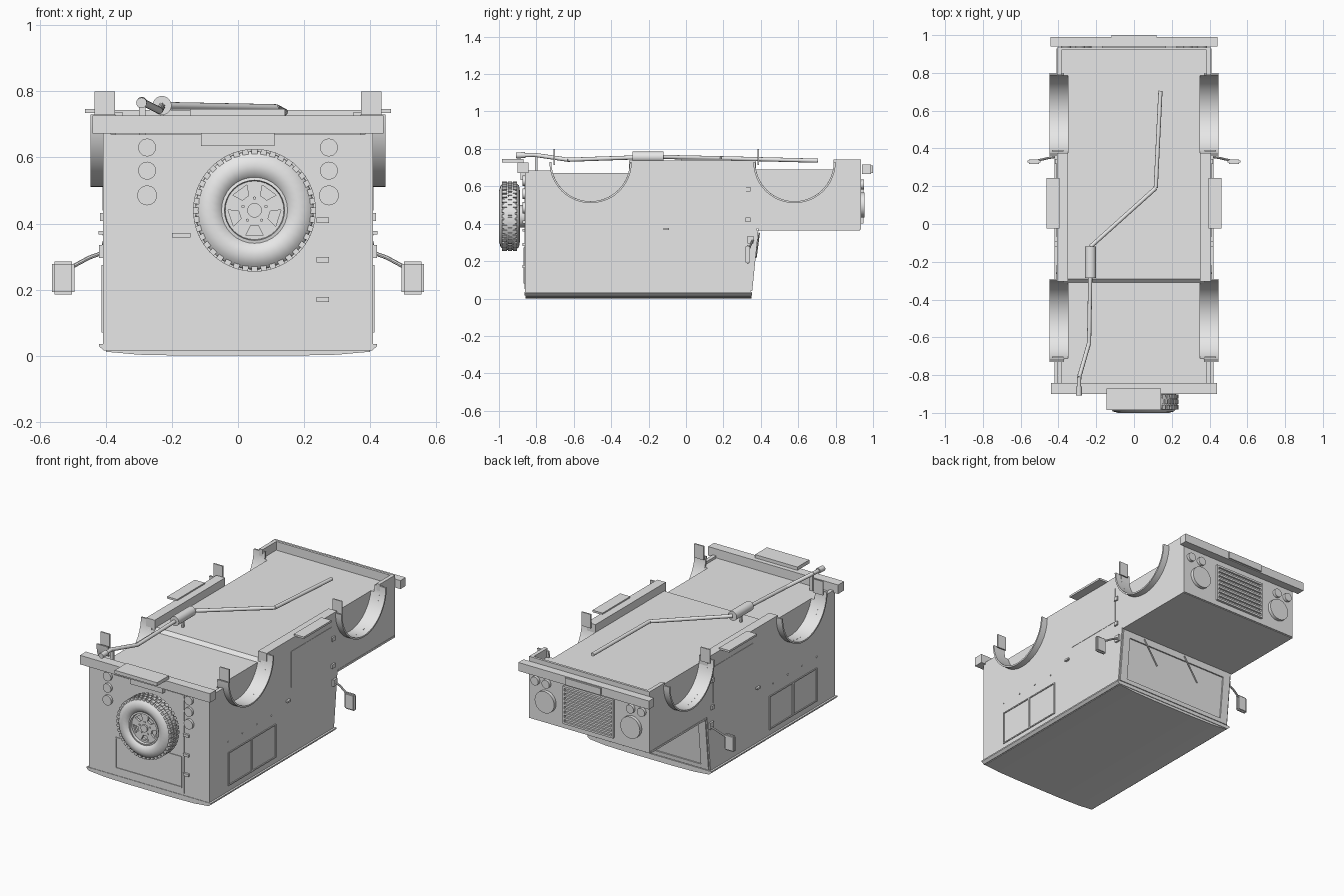
import bpy, bmesh, math
from mathutils import Vector, Matrix

if "Cube" in bpy.data.objects:
    bpy.data.objects.remove(bpy.data.objects["Cube"])

grey = bpy.data.materials.new("plain grey")
grey.diffuse_color = (0.8, 0.8, 0.8, 1)
grey.use_nodes = True
grey.node_tree.nodes["Principled BSDF"].inputs["Base Color"].default_value = grey.diffuse_color


def finish(name, bm, smooth=False):
    bmesh.ops.recalc_face_normals(bm, faces=bm.faces)
    me = bpy.data.meshes.new(name)
    bm.to_mesh(me)
    bm.free()
    me.materials.append(grey)
    ob = bpy.data.objects.new(name, me)
    bpy.context.collection.objects.link(ob)
    if smooth:
        bpy.ops.object.select_all(action='DESELECT')
        ob.select_set(True)
        bpy.context.view_layer.objects.active = ob
        bpy.ops.object.shade_smooth_by_angle(angle=math.radians(35))
    return ob


def add_box(bm, x, y, z, rot=None):
    size = Vector((x[1] - x[0], y[1] - y[0], z[1] - z[0]))
    mid = Vector((sum(x) / 2, sum(y) / 2, sum(z) / 2))
    m = Matrix.Translation(mid) @ Matrix.Diagonal((*size, 1))
    bmesh.ops.create_cube(bm, size=1, matrix=(rot @ m) if rot else m)


def boxes(name, items):
    bm = bmesh.new()
    for it in items:
        add_box(bm, *it)
    return finish(name, bm)


def both(x, y, z):
    """A box and its mirror image across x = 0."""
    return [(x, y, z), ((-x[1], -x[0]), y, z)]


def prism(name, pts, axis, a, b, smooth=False):
    """Extrude a 2D outline: axis x takes (y, z), axis y takes (x, z)."""
    bm = bmesh.new()
    def co(p, t):
        return (t, p[0], p[1]) if axis == 'x' else (p[0], t, p[1])
    lo = [bm.verts.new(co(p, a)) for p in pts]
    hi = [bm.verts.new(co(p, b)) for p in pts]
    bm.faces.new(lo)
    bm.faces.new(hi)
    n = len(pts)
    for i in range(n):
        bm.faces.new((lo[i], lo[(i + 1) % n], hi[(i + 1) % n], hi[i]))
    return finish(name, bm, smooth)


def add_rod(bm, p, q, r, seg=12):
    p, q = Vector(p), Vector(q)
    d = q - p
    m = Matrix.Translation((p + q) / 2) @ d.to_track_quat('Z', 'Y').to_matrix().to_4x4()
    bmesh.ops.create_cone(bm, cap_ends=True, segments=seg, radius1=r, radius2=r, depth=d.length, matrix=m)


def rods(name, items, smooth=True):
    bm = bmesh.new()
    for it in items:
        add_rod(bm, *it)
    return finish(name, bm, smooth)


def lathe(name, profile, cx, cz, seg=32):
    """Revolve (radius, y) points about a y-directed axis."""
    bm = bmesh.new()
    vs = [bm.verts.new((cx + r, y, cz)) for r, y in profile]
    es = [bm.edges.new((vs[i], vs[i + 1])) for i in range(len(vs) - 1)]
    bmesh.ops.spin(bm, geom=vs + es, cent=(cx, 0, cz), axis=(0, 1, 0), angle=2 * math.pi, steps=seg)
    bmesh.ops.remove_doubles(bm, verts=bm.verts, dist=1e-5)
    return finish(name, bm, True)


def cut(ob, cutter):
    m = ob.modifiers.new("cut", 'BOOLEAN')
    m.operation = 'DIFFERENCE'
    m.solver = 'EXACT'
    m.object = cutter
    cutter.hide_render = True
    cutter.hide_viewport = True


W = 0.408                      # half width of the body
AXLES = (-0.51, 0.58)
AZ, AR = 0.73, 0.21            # wheel arch centre height and radius

# Overturned body shell with cut wheel wells
body = prism("body", [(-0.86, 0.03), (0.345, 0.03), (0.38, 0.375), (0.935, 0.368), (0.935, 0.69),
                      (-0.29, 0.69), (-0.31, 0.67), (-0.86, 0.67)], 'x', -W, W)
wells = rods("wheel_well_cutter", [((s * 0.35, y, AZ), (s * 0.6, y, AZ), AR, 40)
                                   for s in (-1, 1) for y in AXLES])
cut(body, wells)

# Raised rims around the underside
boxes("sill_rails", both((0.35, W), (-0.305, 0.375), (0.66, 0.738)))
boxes("front_wing_rims", both((0.385, W), (0.788, 0.935), (0.66, 0.743)) + [((-W, W), (0.92, 0.935), (0.66, 0.743))])
boxes("rear_rim", both((0.385, W), (-0.86, -0.718), (0.66, 0.685)))

# Half-ring wheel arch lips
for s in (-1, 1):
    for label, cy in zip(("rear", "front"), AXLES):
        ring = []
        for r, steps in ((AR, range(25)), (AR + 0.01, range(24, -1, -1))):
            for i in steps:
                a = math.pi * (1 + i / 24)
                ring.append((cy + r * math.cos(a), AZ + r * math.sin(a)))
        prism(label + "_arch_lip", ring, 'x', s * 0.37, s * 0.447, True)

# Mud flaps and side steps
boxes("mud_flaps", [b for y in (-0.705, 0.387) for b in both((0.372, 0.435), (y - 0.004, y + 0.004), (0.715, 0.8))])
boxes("side_steps", both((0.395, 0.463), (-0.025, 0.243), (0.734, 0.746)))

# Bumpers, tow step and number plate
boxes("front_bumper", [((-0.442, 0.442), (0.94, 0.99), (0.665, 0.717)), ((-0.12, 0.12), (0.985, 1.0), (0.67, 0.712))])
boxes("rear_bumper", [((-0.44, 0.44), (-0.9, -0.842), (0.672, 0.727))])
boxes("tow_step", [((-0.145, 0.142), (-0.985, -0.87), (0.726, 0.747))])
boxes("number_plate", [((-0.112, 0.11), (-0.885, -0.858), (0.634, 0.672))])

# Roof and gutter
prism("roof", [(-0.4, 0.035), (-0.4, 0.012), (-0.3, 0.003), (-0.15, 0), (0.15, 0), (0.3, 0.003),
               (0.4, 0.012), (0.4, 0.035)], 'y', -0.857, 0.35)
prism("roof_gutter", [(-0.405, 0.015), (0.405, 0.015), (0.42, 0.028), (0.42, 0.036), (-0.42, 0.036), (-0.42, 0.028)],
      'y', -0.863, 0.354)

# Windscreen frame, wipers and bulkhead strip
def screen_y(z):
    return 0.345 + 0.035 * (z - 0.03) / 0.345
for x0, x1, z0, z1 in ((-0.4, -0.35, 0.04, 0.365), (0.35, 0.4, 0.04, 0.365), (-0.35, 0.35, 0.04, 0.065),
                       (-0.35, 0.35, 0.325, 0.365)):
    prism("windscreen_frame", [(screen_y(z0) - 0.005, z0), (screen_y(z0) + 0.008, z0),
                               (screen_y(z1) + 0.008, z1), (screen_y(z1) - 0.005, z1)], 'x', x0, x1)
rods("wipers", [((x, screen_y(0.35) + 0.014, 0.35), (x - 0.11, screen_y(0.22) + 0.01, 0.22), 0.004, 6) for x in (0.25, -0.05)])
boxes("bonnet_edge", [((-W - 0.002, W + 0.002), (0.385, 0.93), (0.364, 0.376))])

# Side windows, doors and small fittings
def frame(x, y, z, t=0.007):
    """Four bars around a rectangle on both body sides."""
    (a, b), (c, d) = y, z
    out = []
    for yy, zz in (((a, b), (c, c + t)), ((a, b), (d - t, d)), ((a, a + t), (c, d)), ((b - t, b), (c, d))):
        out += both(x, yy, zz)
    return out
boxes("side_window_frames", frame((W - 0.01, W + 0.005), (-0.68, -0.45), (0.07, 0.275))
      + frame((W - 0.01, W + 0.005), (-0.45, -0.22), (0.07, 0.275)))
boxes("side_door_panels", both((W - 0.01, W + 0.002), (-0.07, 0.32), (0.44, 0.66)))
boxes("door_hinges", [b for z in (0.42, 0.585) for b in both((W - 0.01, W + 0.01), (0.318, 0.345), (z - 0.012, z + 0.012))])
boxes("door_handles", both((W - 0.01, W + 0.014), (-0.12, -0.09), (0.367, 0.378)))
rods("side_rivets", [((s * 0.4, y, 0.34), (s * (W + 0.004), y, 0.34), 0.005, 8)
                     for s in (-1, 1) for y in (-0.68, -0.54, -0.4, -0.26)])

# Mirrors on bent arms
bm = bmesh.new()
for b in both((0.495, 0.563), (0.318, 0.342), (0.185, 0.285)):
    add_box(bm, *b)
bmesh.ops.bevel(bm, geom=bm.edges[:], offset=0.007, segments=2, affect='EDGES')
finish("mirrors", bm, True)
rods("mirror_arms", [((s * 0.4, 0.358, 0.315), (s * 0.45, 0.35, 0.297), 0.006, 8) for s in (-1, 1)]
     + [((s * 0.45, 0.35, 0.297), (s * 0.515, 0.335, 0.262), 0.006, 8) for s in (-1, 1)])
boxes("mirror_brackets", both((0.4, 0.42), (0.328, 0.362), (0.295, 0.335)))

# Nose: grille, headlamps and indicators
boxes("grille", [((-0.165, 0.165), (0.93, 0.938), (0.4, 0.63))]
      + [((-0.165, 0.165), (0.93, 0.95), (z, z + 0.012)) for z in [0.4 + i * 0.0272 for i in range(9)]]
      + [((x, x + 0.01), (0.93, 0.95), (0.4, 0.63)) for x in (-0.17, 0.16)])
rods("headlamps", [((s * 0.29, 0.92, 0.5), (s * 0.29, 0.955, 0.5), 0.066, 28) for s in (-1, 1)])
rods("front_indicators", [((s * x, 0.92, 0.61), (s * x, 0.952, 0.61), 0.026, 20) for s in (-1, 1) for x in (0.285, 0.36)])

# Tail: lamps, door, window, hinges and handle
rods("tail_lamps", [((s * 0.275, -0.85, z), (s * 0.275, -0.875, z), r, 24) for s in (-1, 1)
                    for z, r in ((0.63, 0.027), (0.56, 0.027), (0.485, 0.03))])
boxes("rear_door", [((-0.24, 0.24), (-0.864, -0.85), (0.05, 0.65))])
boxes("rear_window_frame", [((-0.225, 0.225), (-0.868, -0.85), (z, z + 0.007)) for z in (0.08, 0.265)]
      + [((x, x + 0.007), (-0.868, -0.85), (0.08, 0.272)) for x in (-0.225, 0.218)])
boxes("rear_door_hinges", [((0.238, 0.275), (-0.873, -0.85), (z - 0.008, z + 0.008)) for z in (0.17, 0.29, 0.41)])
boxes("rear_door_handle", [((-0.2, -0.143), (-0.875, -0.85), (0.358, 0.372))])

# Spare wheel: tyre, treads, cut rim disc, hub and nuts
CX, CZ = 0.05, 0.44
lathe("spare_tyre", [(0.098, -0.895), (0.098, -0.98), (0.11, -0.993), (0.135, -1.0), (0.162, -0.992), (0.179, -0.974),
                     (0.181, -0.915), (0.165, -0.893), (0.13, -0.887), (0.098, -0.895)], CX, CZ, 36)
bm = bmesh.new()
for i in range(40):
    for row, (y0, y1) in enumerate(((-0.983, -0.957), (-0.952, -0.93), (-0.925, -0.903))):
        rot = (Matrix.Translation((CX, 0, CZ)) @ Matrix.Rotation(2 * math.pi * (i + 0.5 * (row % 2)) / 40, 4, 'Y'))
        add_box(bm, (0.168, 0.1855), (y0, y1), (-0.009, 0.009), rot)
finish("tyre_treads", bm)
lathe("rim_ring", [(0.1, -0.9), (0.1, -0.985), (0.091, -0.987), (0.088, -0.968), (0.088, -0.9), (0.1, -0.9)], CX, CZ)
disc = rods("rim_disc", [((CX, -0.972, CZ), (CX, -0.958, CZ), 0.09, 32)])
bm = bmesh.new()
for i in range(5):
    a = -math.pi / 2 + i * 2 * math.pi / 5
    pts = [(0.048, -0.25), (0.08, -0.33), (0.08, 0.33), (0.048, 0.25)]
    rings = [[bm.verts.new((CX + r * math.cos(a + d), y, CZ + r * math.sin(a + d))) for r, d in pts] for y in (-1.02, -0.94)]
    bm.faces.new(rings[0])
    bm.faces.new(rings[1])
    for k in range(4):
        j = (k + 1) % 4
        bm.faces.new((rings[0][k], rings[0][j], rings[1][j], rings[1][k]))
cut(disc, finish("rim_hole_cutter", bm))
rods("wheel_hub", [((CX, -0.982, CZ), (CX, -0.95, CZ), 0.022, 20), ((CX, -0.935, CZ), (CX, -0.9, CZ), 0.092, 28),
                   ((CX, -0.9, CZ), (CX, -0.855, CZ), 0.06, 20)])
rods("wheel_nuts", [((CX + 0.037 * math.cos(a), -0.978, CZ + 0.037 * math.sin(a)),
                     (CX + 0.037 * math.cos(a), -0.96, CZ + 0.037 * math.sin(a)), 0.005, 6)
                    for a in [math.pi / 2 + i * 2 * math.pi / 5 for i in range(5)]])

# Exhaust: bent pipe, silencer and tail tip
path = [(-0.292, -0.9, 0.765), (-0.29, -0.81, 0.768), (-0.238, -0.63, 0.742), (-0.23, -0.2, 0.757),
        (-0.23, -0.12, 0.757), (0.115, 0.19, 0.75), (0.14, 0.705, 0.737)]
rods("exhaust_pipe", [(path[i], path[i + 1], 0.011, 12) for i in range(len(path) - 1)])
rods("exhaust_silencer", [((-0.23, -0.285, 0.757), (-0.23, -0.12, 0.757), 0.029, 20)])
rods("exhaust_tip", [((-0.292, -0.908, 0.765), (-0.291, -0.86, 0.767), 0.016, 16)])
boxes("exhaust_hangers", [((-0.236, -0.224), (-0.21, -0.195), (0.66, 0.75)), ((-0.3, -0.28), (-0.807, -0.795), (0.66, 0.765))])
